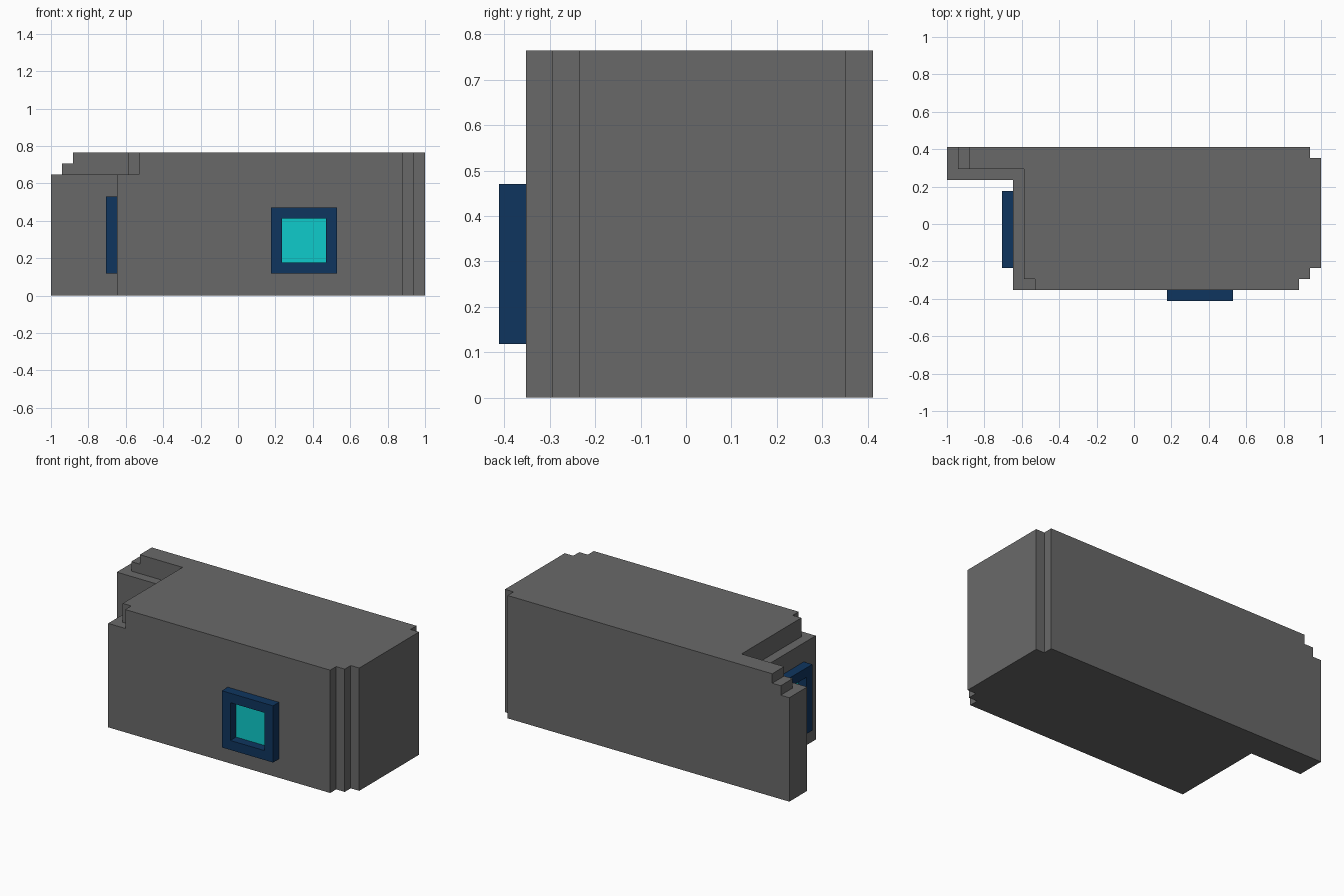
import bpy, bmesh

if "Cube" in bpy.data.objects:
    bpy.data.objects.remove(bpy.data.objects["Cube"])

U = 1 / 17                      # one grid step: the model is 34 x 14 x 13 steps
ORIGIN = (17, 7, 0)


def material(name, rgb):
    mat = bpy.data.materials.new(name)
    mat.diffuse_color = (*rgb, 1)
    mat.use_nodes = True
    mat.node_tree.nodes["Principled BSDF"].inputs["Base Color"].default_value = mat.diffuse_color
    return mat


grey = material("stone grey", (0.141, 0.141, 0.141))
navy = material("navy blue", (0.0048, 0.0356, 0.1144))
cyan = material("glass cyan", (0.0044, 0.597, 0.597))


def place(axis, a, b, d):
    """Grid point (a, b) on the plane across axis, at depth d."""
    p = {"x": (d, a, b), "y": (a, d, b), "z": (a, b, d)}[axis]
    return [(c - o) * U for c, o in zip(p, ORIGIN)]


def extrude(name, polygons, axis, lo, hi, mat):
    """Extrude flat polygons that may share edges along one axis."""
    bm = bmesh.new()
    for poly in polygons:
        bm.faces.new([bm.verts.new(place(axis, a, b, lo)) for a, b in poly])
    bmesh.ops.remove_doubles(bm, verts=bm.verts, dist=1e-5)
    geom = bmesh.ops.extrude_face_region(bm, geom=bm.faces[:], use_keep_orig=True)["geom"]
    step = [(q - p) for p, q in zip(place(axis, 0, 0, lo), place(axis, 0, 0, hi))]
    bmesh.ops.translate(bm, vec=step, verts=[g for g in geom if isinstance(g, bmesh.types.BMVert)])
    bmesh.ops.recalc_face_normals(bm, faces=bm.faces)
    mesh = bpy.data.meshes.new(name)
    bm.to_mesh(mesh)
    bm.free()
    mesh.materials.append(mat)
    obj = bpy.data.objects.new(name, mesh)
    bpy.context.collection.objects.link(obj)
    return obj


def rect(a0, b0, a1, b1):
    return [(a0, b0), (a1, b0), (a1, b1), (a0, b1)]


def window(name, axis, a0, b0, a1, b1, wall):
    """Raised square frame with a flush pane on the wall."""
    outer = rect(a0, b0, a1, b1)
    inner = rect(a0 + 1, b0 + 1, a1 - 1, b1 - 1)
    sides = [(outer[i], outer[(i + 1) % 4], inner[(i + 1) % 4], inner[i]) for i in range(4)]
    extrude(name + "_frame", sides, axis, wall - 1, wall, navy)
    extrude(name + "_pane", [inner], axis, wall - 0.05, wall + 0.05, cyan)


# Main block with back wing and stepped corners
body = extrude("body", [[(0, 11), (6, 11), (6, 1), (32, 1), (32, 2), (33, 2), (33, 3),
                         (34, 3), (34, 13), (33, 13), (33, 14), (0, 14)]], "z", 0, 13, grey)

# Cutters for the ledge around the top left and the steps on the wing
cutters = [
    extrude("ledge_cutter", [[(-1, 0), (8, 0), (8, 2), (7, 2), (7, 12), (-1, 12)]],
            "z", 11, 14, grey),
    extrude("wing_step_cutter", [[(-1, 11), (1, 11), (1, 12), (2, 12), (2, 14), (-1, 14)]],
            "y", 11.5, 15, grey),
]
for cutter in cutters:
    cutter.hide_render = True
    mod = body.modifiers.new(cutter.name, "BOOLEAN")
    mod.operation, mod.solver, mod.object = "DIFFERENCE", "EXACT", cutter

# Bake the cuts and drop the cutters
bpy.context.view_layer.update()
baked = bpy.data.meshes.new_from_object(body.evaluated_get(bpy.context.evaluated_depsgraph_get()))
body.modifiers.clear()
body.data = baked
for cutter in cutters:
    bpy.data.objects.remove(cutter)

# Windows on the front and left walls
window("front_window", "y", 20, 2, 26, 8, 1)
window("left_window", "x", 3, 2, 10, 9, 6)
